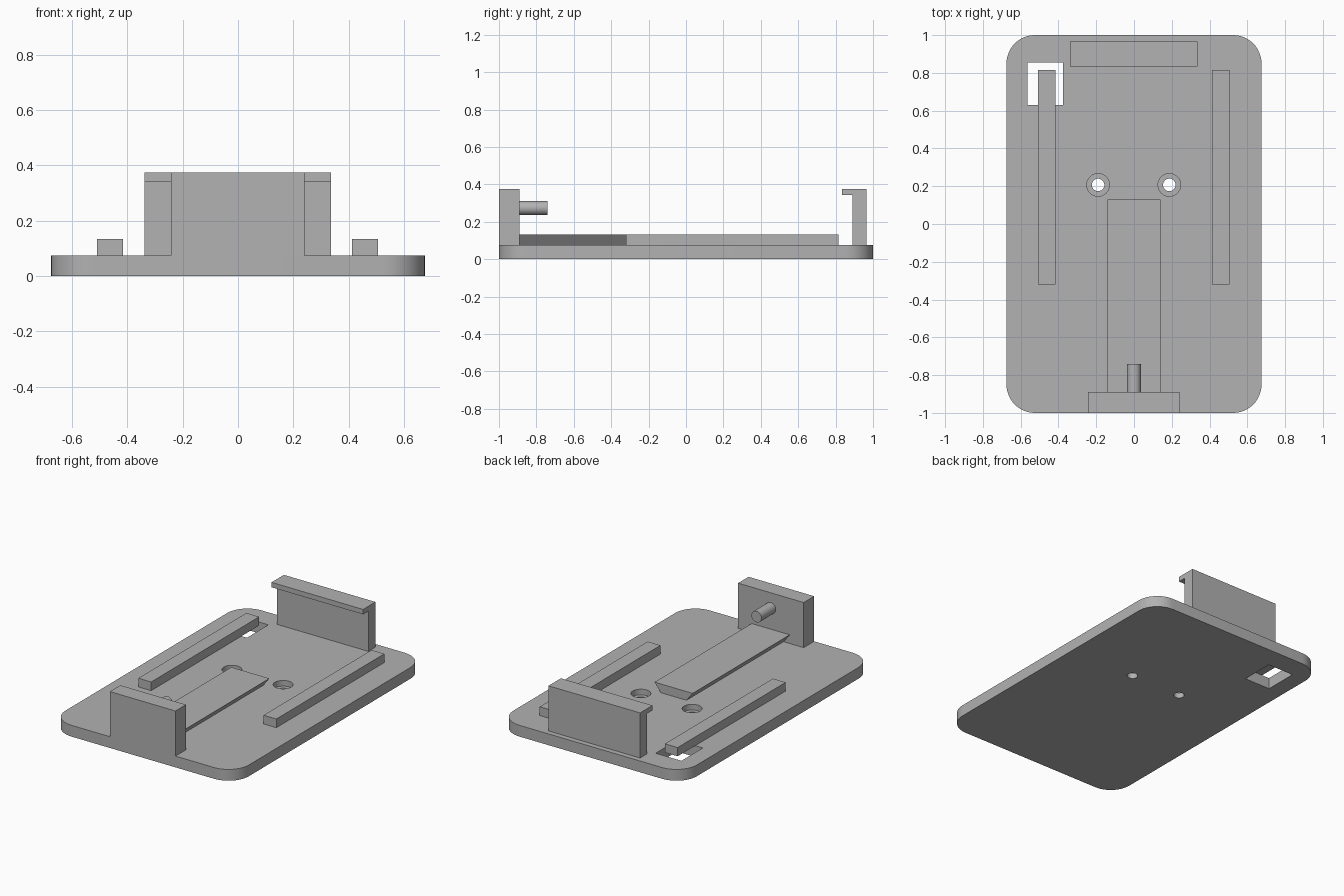
import bpy, bmesh, math
from mathutils import Matrix

cube = bpy.data.objects.get("Cube")
if cube:
    bpy.data.objects.remove(cube, do_unlink=True)

grey = bpy.data.materials.new("plain grey")
grey.use_nodes = True
COLOUR = (0.445, 0.445, 0.445, 1)
grey.diffuse_color = COLOUR
grey.node_tree.nodes["Principled BSDF"].inputs["Base Color"].default_value = COLOUR

T = 0.075      # plate thickness
RAIL = 0.133   # top of the rails
TOP = 0.375    # top of the end walls


def finish(name, bm):
    bmesh.ops.recalc_face_normals(bm, faces=bm.faces[:])
    mesh = bpy.data.meshes.new(name)
    bm.to_mesh(mesh)
    bm.free()
    mesh.materials.append(grey)
    obj = bpy.data.objects.new(name, mesh)
    bpy.context.collection.objects.link(obj)
    return obj


def prism(name, points, move):
    """Extrude a closed outline of 3D points along a vector."""
    bm = bmesh.new()
    face = bm.faces.new([bm.verts.new(p) for p in points])
    new = bmesh.ops.extrude_face_region(bm, geom=[face])["geom"]
    bmesh.ops.translate(bm, vec=move, verts=[v for v in new if isinstance(v, bmesh.types.BMVert)])
    return finish(name, bm)


def box(name, x0, x1, y0, y1, z0, z1):
    return prism(name, [(x0, y0, z0), (x1, y0, z0), (x1, y1, z0), (x0, y1, z0)], (0, 0, z1 - z0))


def cylinder(name, radius, length, centre, turn=0):
    bm = bmesh.new()
    matrix = Matrix.Translation(centre) @ Matrix.Rotation(turn, 4, "X")
    bmesh.ops.create_cone(bm, cap_ends=True, segments=48, radius1=radius, radius2=radius,
                          depth=length, matrix=matrix)
    return finish(name, bm)


def select(obj):
    bpy.ops.object.select_all(action="DESELECT")
    bpy.context.view_layer.objects.active = obj
    obj.select_set(True)


def cut(obj, cutter):
    cutter.hide_render = True
    mod = obj.modifiers.new("cut", "BOOLEAN")
    mod.operation, mod.solver, mod.object = "DIFFERENCE", "EXACT", cutter
    select(obj)
    bpy.ops.object.modifier_apply(modifier=mod.name)
    bpy.data.objects.remove(cutter, do_unlink=True)


def smooth(obj):
    select(obj)
    bpy.ops.object.shade_smooth_by_angle(angle=math.radians(30))


# Base plate with rounded corners
R, STEPS = 0.15, 12
outline = []
for quarter, (sx, sy) in enumerate([(1, 1), (-1, 1), (-1, -1), (1, -1)]):
    for i in range(STEPS + 1):
        a = math.pi / 2 * (quarter + i / STEPS)
        outline.append((sx * (0.675 - R) + R * math.cos(a), sy * (1 - R) + R * math.sin(a), 0))
plate = prism("base_plate", outline, (0, 0, T))

# Counterbored screw holes and the rectangular opening
for x in (-0.19, 0.187):
    cut(plate, cylinder("screw_hole", 0.033, 0.4, (x, 0.207, 0)))
    cut(plate, cylinder("counterbore", 0.06, 0.1, (x, 0.207, T + 0.012)))
cut(plate, box("opening", -0.565, -0.375, 0.63, 0.855, -0.1, 0.2))
smooth(plate)

# Side rails, the right one bridging the opening
for name, x in (("right_rail", -0.462), ("left_rail", 0.459)):
    box(name, x - 0.047, x + 0.047, -0.32, 0.815, T, RAIL)

# Central dovetail rail, wider at the top
prism("dovetail_rail", [(-0.095, -0.89, T), (0.095, -0.89, T), (0.14, -0.89, RAIL), (-0.14, -0.89, RAIL)],
      (0, 1.02, 0))

# Front wall with its pin
box("front_wall", -0.243, 0.24, -1, -0.89, T, TOP)
smooth(cylinder("pin", 0.037, 0.17, (0, -0.825, 0.273), math.pi / 2))

# Back clip with an inward lip
clip = [(0.89, T), (0.965, T), (0.965, TOP), (0.835, TOP), (0.835, 0.342), (0.89, 0.342)]
prism("back_clip", [(-0.338, y, z) for y, z in clip], (0.674, 0, 0))
